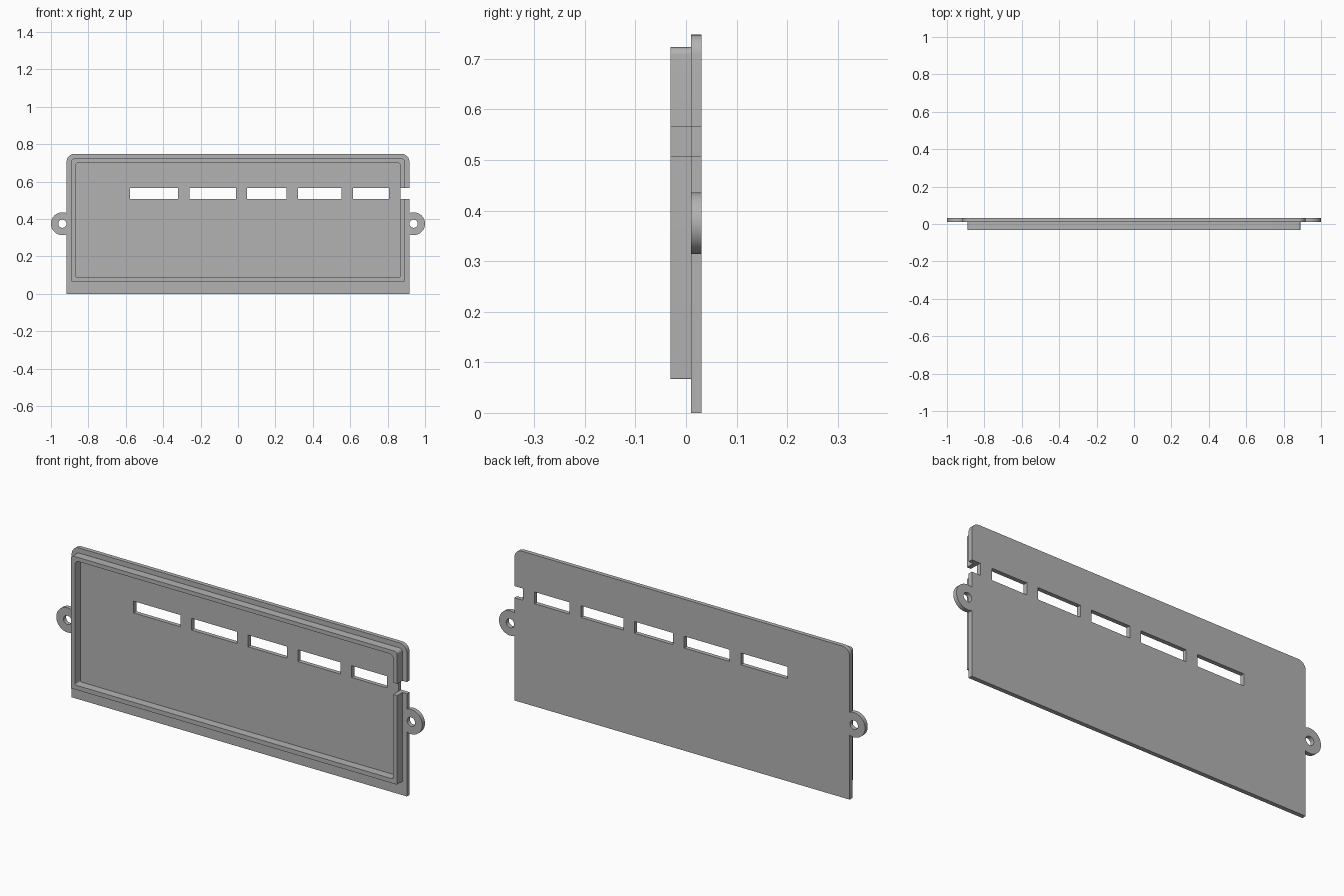
import bpy
from math import sin, cos, radians, acos, degrees

cube = bpy.data.objects.get("Cube")
if cube:
    bpy.data.objects.remove(cube, do_unlink=True)

grey = bpy.data.materials.new("plain grey")
grey.use_nodes = True
colour = (0.45, 0.45, 0.45, 1)
grey.diffuse_color = colour
grey.node_tree.nodes["Principled BSDF"].inputs["Base Color"].default_value = colour


def arc(cx, cz, r, start, end, steps=8):
    """Points on an arc in the x-z plane, angles in degrees."""
    angles = [radians(start + (end - start) * i / steps) for i in range(steps + 1)]
    return [(cx + r * cos(a), cz + r * sin(a)) for a in angles]


def rect(x0, x1, z0, z1):
    return [(x0, z0), (x1, z0), (x1, z1), (x0, z1)]


def panel(name, loops, y0, y1):
    """Fill closed loops (inner loops become holes) and extrude them along y."""
    curve = bpy.data.curves.new(name + "_profile", "CURVE")
    curve.dimensions = "2D"
    curve.fill_mode = "BOTH"
    curve.extrude = (y1 - y0) / 2
    for loop in loops:
        spline = curve.splines.new("POLY")
        spline.points.add(len(loop) - 1)
        for point, (x, z) in zip(spline.points, loop):
            point.co = (x, z, 0, 1)
        spline.use_cyclic_u = True
    obj = bpy.data.objects.new(name, curve)
    bpy.context.collection.objects.link(obj)
    obj.rotation_euler.x = radians(90)
    obj.location.y = (y0 + y1) / 2
    bpy.ops.object.select_all(action="DESELECT")
    obj.select_set(True)
    bpy.context.view_layer.objects.active = obj
    bpy.ops.object.convert(target="MESH")
    obj = bpy.context.object
    bpy.ops.object.transform_apply(location=True, rotation=True, scale=True)
    obj.data.materials.clear()
    obj.data.materials.append(grey)
    bpy.ops.object.shade_smooth_by_angle(angle=radians(30))
    return obj


half, top = 0.916, 0.748                 # plate
slot_z0, slot_z1, notch_x = 0.507, 0.565, 0.869
ear_x, ear_z, ear_r, hole_r = 0.939, 0.375, 0.061, 0.022
corner = 0.04

# Back plate outline, with both ears and the side notch
spread = degrees(acos((half - ear_x) / ear_r))
outline = [(-half, 0), (half, 0)]
outline += arc(ear_x, ear_z, ear_r, -spread, spread, 32)
outline += [(half, slot_z0), (notch_x, slot_z0), (notch_x, slot_z1), (half, slot_z1)]
outline += arc(half - corner, top - corner, corner, 0, 90)
outline += arc(corner - half, top - corner, corner, 90, 180)
outline += arc(-ear_x, ear_z, ear_r, 180 - spread, 180 + spread, 32)

# Row of slots and the ear holes
slots = [(-0.577, -0.322), (-0.26, -0.012), (0.049, 0.26), (0.32, 0.553), (0.614, 0.806)]
holes = [rect(a, b, slot_z0, slot_z1) for a, b in slots]
holes += [arc(s * ear_x, ear_z, hole_r, 0, 345, 23) for s in (-1, 1)]
panel("back_plate", [outline] + holes, 0.01, 0.031)


def open_ring(half_x, z0, z1, r_top, r_low):
    """Rounded rectangle that starts and ends at the notch."""
    x, xl = half_x - r_top, half_x - r_low
    return ([(half_x, slot_z1)]
            + arc(x, z1 - r_top, r_top, 0, 90)
            + arc(-x, z1 - r_top, r_top, 90, 180)
            + arc(-xl, z0 + r_low, r_low, 180, 270)
            + arc(xl, z0 + r_low, r_low, 270, 360)
            + [(half_x, slot_z0)])


# Raised rim, broken at the notch
outer = open_ring(0.891, 0.067, 0.723, 0.015, 0.002)
inner = open_ring(0.869, 0.089, 0.703, 0.02, 0.008)
panel("raised_rim", [outer + inner[::-1]], -0.031, 0.01)
